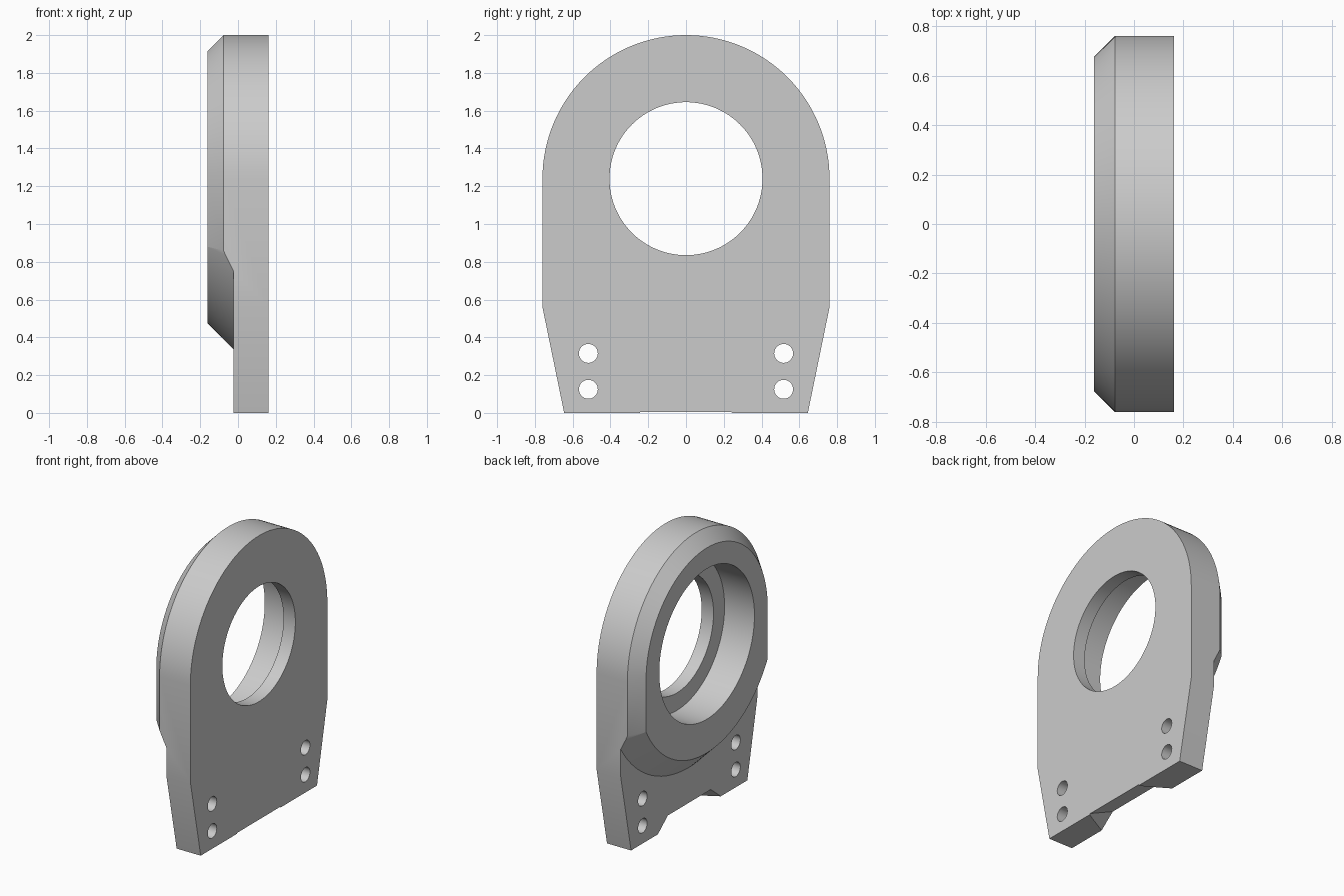
import bpy, bmesh, math

if "Cube" in bpy.data.objects:
    bpy.data.objects.remove(bpy.data.objects["Cube"])

HALF = 0.162        # half thickness along x
RADIUS = 0.76       # outer radius of the rounded head
CENTRE = 1.24       # height of the bore axis
STEP = -0.025       # x of the recessed lower face
CHAMFER = 0.085

grey = bpy.data.materials.new("plain grey")
grey.use_nodes = True
grey.diffuse_color = (0.6, 0.6, 0.6, 1)
grey.node_tree.nodes["Principled BSDF"].inputs["Base Color"].default_value = (0.6, 0.6, 0.6, 1)


def circle(r, y=0, z=CENTRE, n=128):
    return [(y + r * math.cos(math.tau * i / n), z + r * math.sin(math.tau * i / n)) for i in range(n)]


def outline(r, n=64):
    # rounded head, straight cheeks, tapered foot
    arc = [(r * math.cos(math.pi * i / n), CENTRE + r * math.sin(math.pi * i / n)) for i in range(n + 1)]
    foot = r - 0.115
    return arc + [(-r, 0.56), (-foot, 0), (foot, 0), (r, 0.56)]


def rectangle(w, low, high):
    return [(w, low), (w, high), (-w, high), (-w, low)]


def loft(name, sections):
    """Solid through (x, [(y, z), ...]) sections with equal point counts."""
    bm = bmesh.new()
    rings = [[bm.verts.new((x, y, z)) for y, z in pts] for x, pts in sections]
    for a, b in zip(rings, rings[1:]):
        for i in range(len(a)):
            j = (i + 1) % len(a)
            bm.faces.new((a[i], a[j], b[j], b[i]))
    bm.faces.new(rings[0])
    bm.faces.new(rings[-1])
    bmesh.ops.recalc_face_normals(bm, faces=bm.faces)
    mesh = bpy.data.meshes.new(name)
    bm.to_mesh(mesh)
    bm.free()
    mesh.materials.append(grey)
    obj = bpy.data.objects.new(name, mesh)
    bpy.context.collection.objects.link(obj)
    return obj


def cut(target, cutter):
    mod = target.modifiers.new("cut", "BOOLEAN")
    mod.operation = "DIFFERENCE"
    mod.solver = "EXACT"
    mod.object = cutter
    cutter.hide_render = True
    bpy.context.view_layer.objects.active = target
    bpy.ops.object.modifier_apply(modifier=mod.name)
    bpy.data.objects.remove(cutter)


# Main plate with chamfered edge around the head
plate = loft("bearing_plate", [(HALF, outline(RADIUS)),
                               (CHAMFER - HALF, outline(RADIUS)),
                               (-HALF, outline(RADIUS - CHAMFER))])

# Recess the lower face, leaving a conical boss around the bore
recess = loft("recess_cutter", [(STEP, rectangle(1.5, -1, 3)), (-0.4, rectangle(1.5, -1, 3))])
cone = loft("boss_cone", [(x, circle(0.765 + x + HALF)) for x in (0.1, -0.5)])
cut(recess, cone)
cut(plate, recess)

# Stepped bore: through hole and wider seat
cut(plate, loft("bore_cutter", [(0.3, circle(0.405)), (0.07, circle(0.405)),
                                (0.07, circle(0.528)), (-0.3, circle(0.528))]))

# Four bolt holes
for side in (-1, 1):
    for height in (0.125, 0.315):
        hole = circle(0.05, side * 0.517, height, 40)
        cut(plate, loft("bolt_hole_cutter", [(0.3, hole), (-0.3, hole)]))


# Sloped relief notch under the foot
def notch(x):
    t = (HALF - x) / (HALF - STEP)
    top = 0.006 + 0.084 * t
    wide = 0.245 + 0.105 * t
    drop = 0.02
    flare = wide + (wide - 0.24) * drop / top
    return x, [(flare, -drop), (0.24, top), (-0.24, top), (-flare, -drop)]


cut(plate, loft("notch_cutter", [notch(HALF + 0.005), notch(STEP - 0.05)]))

# Smooth curved walls, keep crisp edges
bpy.ops.object.select_all(action="DESELECT")
plate.select_set(True)
bpy.context.view_layer.objects.active = plate
bpy.ops.object.shade_smooth_by_angle(angle=math.radians(20))
